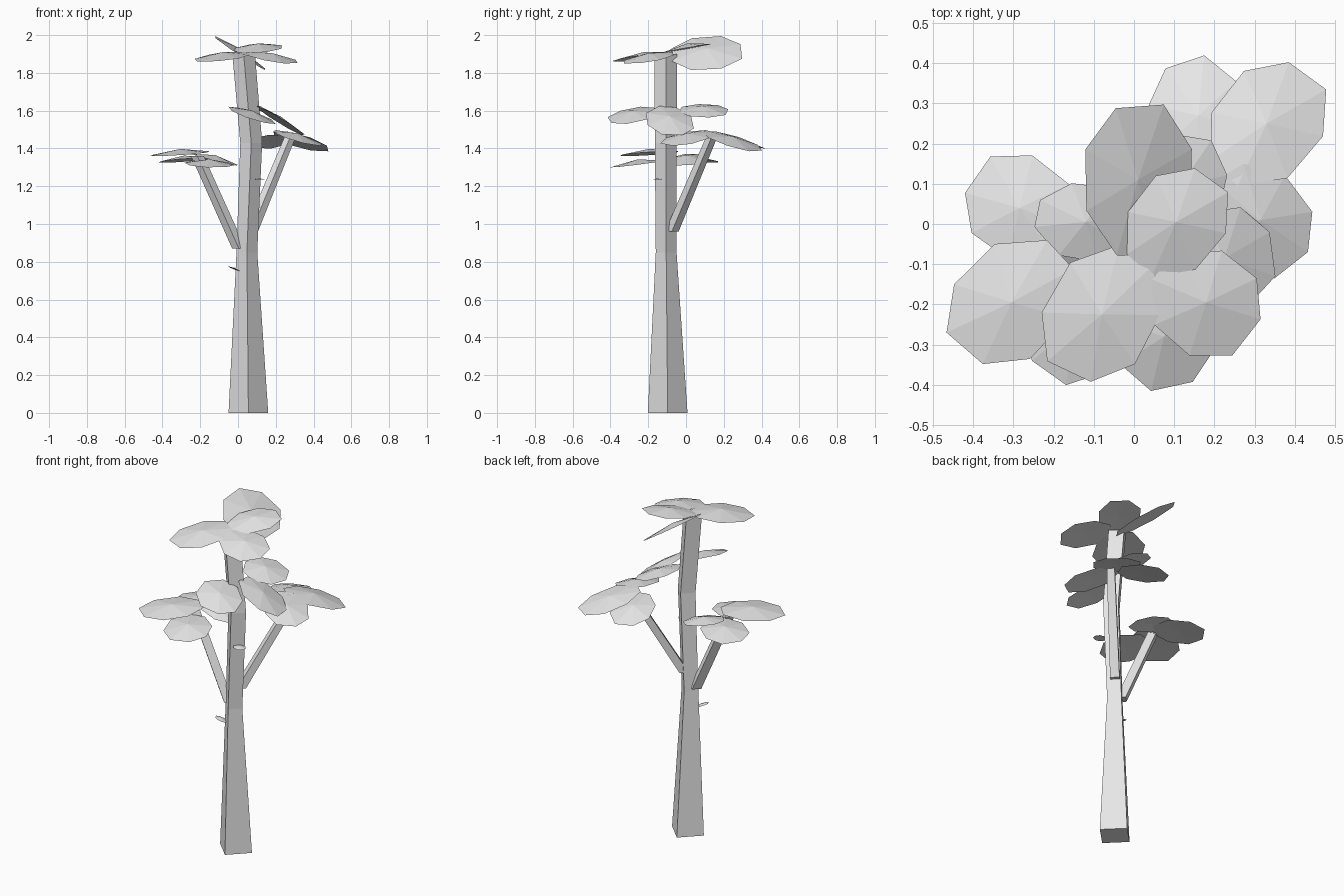
import bpy, bmesh, math
from mathutils import Vector

if "Cube" in bpy.data.objects:
    bpy.data.objects.remove(bpy.data.objects["Cube"])

grey = bpy.data.materials.new("light_grey")
grey.diffuse_color = (0.8, 0.8, 0.8, 1)
grey.use_nodes = True
grey.node_tree.nodes["Principled BSDF"].inputs["Base Color"].default_value = grey.diffuse_color


def finish(name, bm):
    bmesh.ops.recalc_face_normals(bm, faces=bm.faces)
    me = bpy.data.meshes.new(name)
    bm.to_mesh(me)
    bm.free()
    me.materials.append(grey)
    ob = bpy.data.objects.new(name, me)
    bpy.context.collection.objects.link(ob)


def stem(name, path):
    """Four-sided stem with a diamond section through (x, y, z, radius)."""
    bm = bmesh.new()
    rings = []
    for x, y, z, r in path:
        rings.append([bm.verts.new((x + r * math.cos(i * math.pi / 2),
                                    y + r * math.sin(i * math.pi / 2), z)) for i in range(4)])
    for a, b in zip(rings, rings[1:]):
        for i in range(4):
            j = (i + 1) % 4
            bm.faces.new((a[i], a[j], b[j], b[i]))
    bm.faces.new(rings[0])
    bm.faces.new(rings[-1])
    finish(name, bm)


# leaf outline: fraction along the length, fraction of the width
OUTLINE = [(0, .2), (.3, .5), (.72, .48), (1, .2), (.96, -.24), (.68, -.5), (.28, -.46), (0, -.16)]


def leaf(name, base, tip, width, roll=0.0, bulge=0.025):
    """Domed faceted leaf pad from base to tip; roll tilts it sideways."""
    base, tip = Vector(base), Vector(tip)
    d = tip - base
    side = Vector((d.y, -d.x, 0)).normalized()
    side.z = roll
    bm = bmesh.new()
    rim = []
    for t, s in OUTLINE:
        p = base + d * t + side * (s * width)
        rim.append(bm.verts.new(p))
    mid = base + d * 0.5
    up = Vector((0, 0, bulge))
    top = bm.verts.new(mid + up)
    under = bm.verts.new(mid + up * 0.2)
    for i in range(8):
        j = (i + 1) % 8
        bm.faces.new((rim[i], rim[j], top))
        bm.faces.new((rim[j], rim[i], under))
    finish(name, bm)


# trunk and branches
stem("trunk", [(.055, -.097, 0, .105), (.047, -.105, .85, .055),
               (.07, -.107, 1.43, .058), (.03, -.107, 1.9, .06)])
stem("left_branch", [(.005, -.1, .87, .036), (-.215, -.1, 1.36, .034)])
stem("right_branch", [(.07, -.075, .96, .036), (.28, .14, 1.47, .03)])

# crown leaves
leaf("crown_leaf_back", (0, -.08, 1.9), (.02, .3, 1.91), .27, -.65)
leaf("crown_leaf_right", (.01, -.1, 1.91), (.2, .11, 1.95), .23, -.1)
leaf("crown_leaf_front_left", (.01, -.08, 1.91), (-.17, -.37, 1.86), .27)
leaf("crown_leaf_front_right", (.08, -.1, 1.91), (.28, -.29, 1.85), .26)

# leaves on the middle of the trunk
leaf("middle_leaf_front", (.06, -.15, 1.60), (.09, -.41, 1.55), .24, .3)
leaf("middle_leaf_right", (.1, -.09, 1.62), (.35, -.08, 1.47), .25, .1)
leaf("middle_leaf_back", (.08, -.03, 1.61), (.15, .22, 1.59), .22, -.3)

# leaves on the left branch
leaf("left_leaf_back", (-.18, -.05, 1.35), (-.39, .13, 1.325), .25)
leaf("left_leaf_outer", (-.18, -.08, 1.385), (-.43, -.31, 1.36), .27)
leaf("left_leaf_inner", (-.24, .03, 1.37), (0, -.02, 1.31), .19)
leaf("left_leaf_front", (-.18, -.12, 1.335), (-.12, -.39, 1.3), .25)

# leaves on the right branch
leaf("right_leaf_back", (.19, .13, 1.47), (.13, .41, 1.4), .23)
leaf("right_leaf_outer", (.22, .13, 1.49), (.44, .37, 1.385), .26)
leaf("right_leaf_front", (.24, .13, 1.49), (.39, -.11, 1.42), .24, .15)

# small sprouts on the trunk
leaf("low_sprout", (.01, -.12, .75), (-.05, -.14, .775), .05, 0, .006)
leaf("high_sprout", (.08, -.14, 1.235), (.15, -.16, 1.235), .06, 0, .006)
